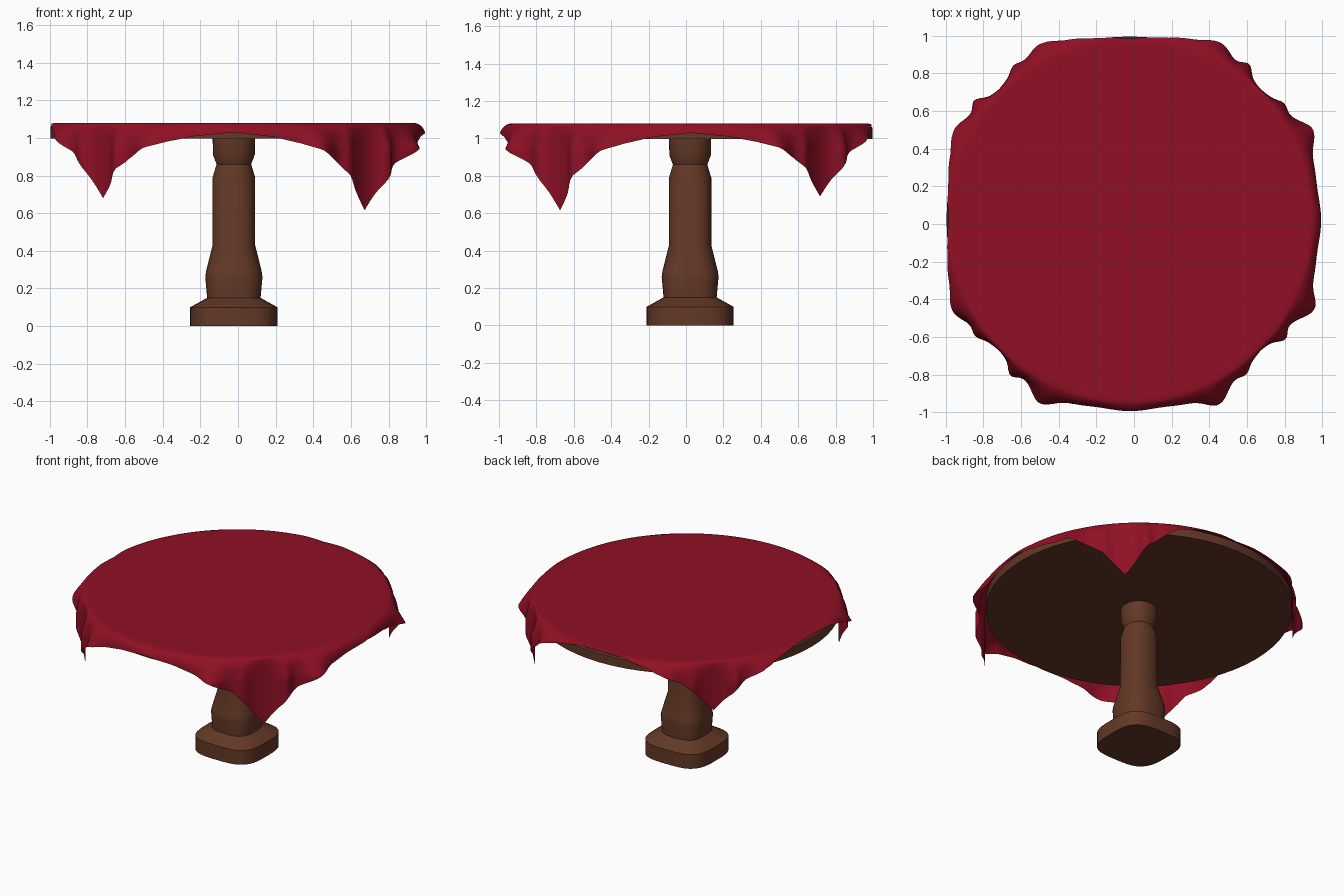
import bpy, bmesh, math
from mathutils import Vector

if "Cube" in bpy.data.objects:
    bpy.data.objects.remove(bpy.data.objects["Cube"])

CX, CY, R = -0.022, 0.022, 0.975      # table axis and radius


def material(name, rgb):
    m = bpy.data.materials.new(name)
    m.diffuse_color = (*rgb, 1)
    m.use_nodes = True
    m.node_tree.nodes["Principled BSDF"].inputs["Base Color"].default_value = m.diffuse_color
    return m


wood = material("brown wood", (0.125, 0.040, 0.019))
red = material("red cloth", (0.28, 0.005, 0.018))


def ring(radius, z, n, segs=48):
    """Superellipse ring: n = 2 is a circle, larger is squarer."""
    pts = []
    for i in range(segs):
        a = 2 * math.pi * i / segs
        c, s = math.cos(a), math.sin(a)
        k = radius / (abs(c) ** n + abs(s) ** n) ** (1 / n)
        pts.append((CX + k * c, CY + k * s, z))
    return pts


def loft(name, rings, mat, cap_start=True, cap_end=True, angle=35):
    bm = bmesh.new()
    loops = [[bm.verts.new(p) for p in r] for r in rings]
    n = len(loops[0])
    for a, b in zip(loops, loops[1:]):
        for i in range(n):
            j = (i + 1) % n
            bm.faces.new((a[i], a[j], b[j], b[i]))
    if cap_start:
        bm.faces.new(loops[0][::-1])
    if cap_end:
        bm.faces.new(loops[-1])
    bmesh.ops.recalc_face_normals(bm, faces=bm.faces)
    me = bpy.data.meshes.new(name)
    bm.to_mesh(me)
    bm.free()
    me.materials.append(mat)
    ob = bpy.data.objects.new(name, me)
    bpy.context.collection.objects.link(ob)
    bpy.ops.object.select_all(action='DESELECT')
    ob.select_set(True)
    bpy.context.view_layer.objects.active = ob
    bpy.ops.object.shade_smooth_by_angle(angle=math.radians(angle))
    return ob


# Pedestal: squarish foot turning into a rounder column (radius, height, squareness)
profile = [(0.232, 0, 3.4), (0.232, 0.10, 3.4), (0.142, 0.15, 3.0), (0.152, 0.26, 2.8),
           (0.148, 0.29, 2.7), (0.113, 0.43, 2.4), (0.113, 0.79, 2.3), (0.092, 0.86, 2.2),
           (0.111, 0.91, 2.2), (0.113, 1.01, 2.2)]
loft("pedestal", [ring(*p) for p in profile], wood)

# Round table top
loft("table_top", [ring(R, 0.998, 2, 64), ring(R, 1.058, 2, 64), ring(R - 0.008, 1.066, 2, 64)], wood)

# Tablecloth: a square sheet, hanging furthest at its four corners
TOP = 1.079
TIP = [0.385, 0.335, 0.395, 0.46]           # back right, back left, front left, front right
SIDE = [0.045, -0.015, -0.015, 0.045]       # right, back, left, front
FALL = [(0, 1), (4, 0.78), (8, 0.55), (12, 0.40), (19, 0.23), (25, 0.14), (33, 0.06), (45.1, 0)]


def fall(a):
    for (x0, y0), (x1, y1) in zip(FALL, FALL[1:]):
        if a <= x1:
            return y0 + (y1 - y0) * (a - x0) / (x1 - x0)
    return 0


def bump(x, centre, width):
    return math.exp(-((x - centre) / width) ** 2)


def cloth_point(deg, u):
    """u runs from 0 at the table edge to 1 at the hem."""
    q = int(deg // 90) % 4
    phi = deg - 90 * q - 45
    side = SIDE[q] if phi < 0 else SIDE[(q + 1) % 4]
    hem = side + (TIP[q] - side) * fall(abs(phi))
    p = max(hem, 0) * u
    flare = 0.08 * (bump(phi, 19, 5) + bump(phi, -19, 5))
    flare += 0.04 * (bump(phi, 7.5, 2.5) + 0.6 * bump(phi, -8, 2.5))
    base = 0.010 + 0.030 * min(1, abs(phi) / 22) + 0.005 * math.cos(math.radians(deg * 20))
    r = R + 0.003 + min(hem, 0) + base * (1 - math.exp(-p / 0.025)) + flare * min(1, p / 0.13)
    z = TOP - 0.004 - p
    return r, z


def place(deg, r, z):
    a = math.radians(deg)
    return (CX + r * math.cos(a), CY + r * math.sin(a), z)


STEPS, ROWS = 360, 16
rings = []
for f in (0.3, 0.7, 0.95, 0.985):           # flat part on the table
    rings.append([place(d, f * cloth_point(d, 0)[0], TOP) for d in range(STEPS)])
for k in range(ROWS + 1):                   # hanging part
    u = (k / ROWS) ** 1.3
    rings.append([place(d, *cloth_point(d, u)) for d in range(STEPS)])
loft("tablecloth", rings, red, cap_end=False, angle=70)
